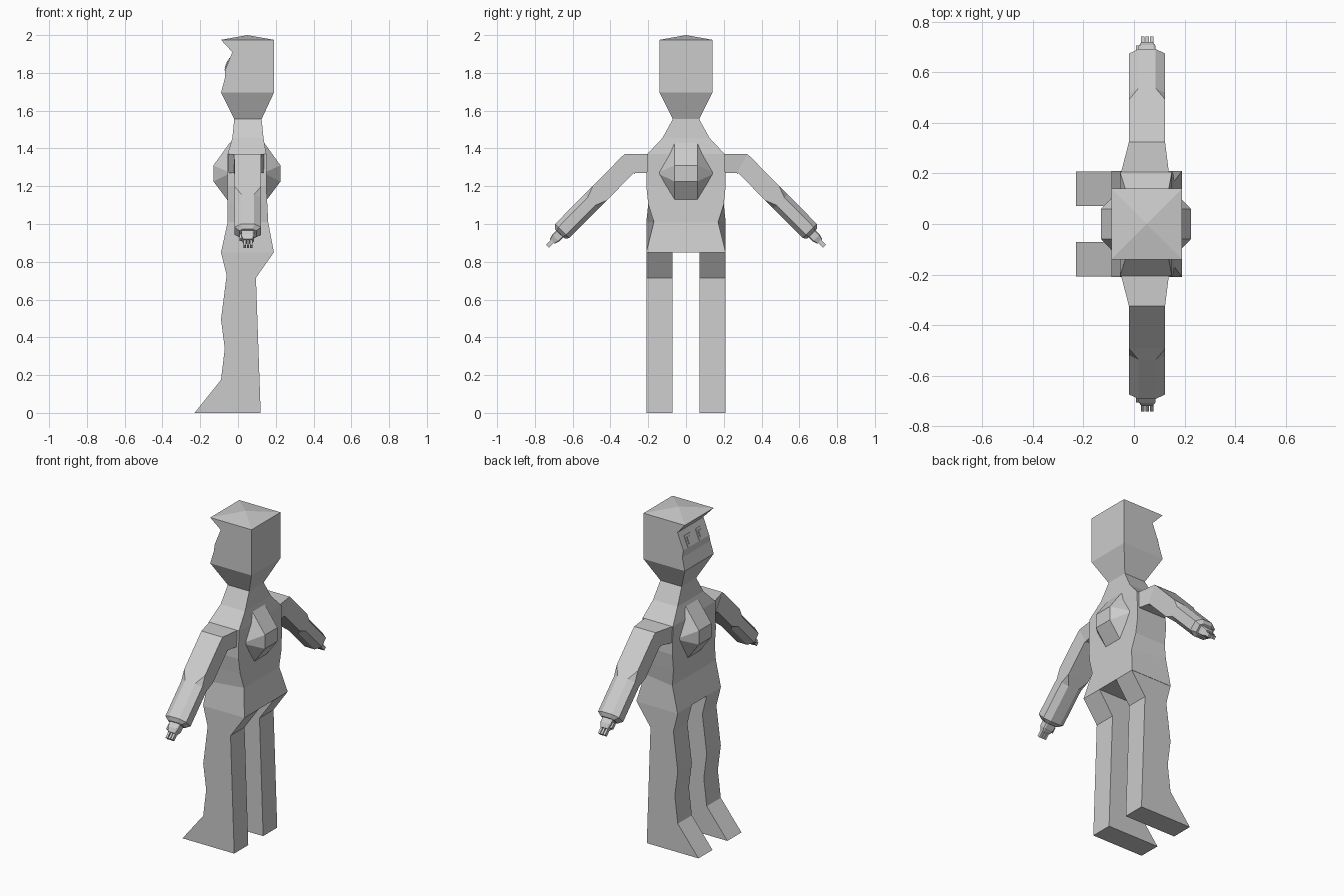
import bpy, bmesh, math
from mathutils import Vector, Matrix

if "Cube" in bpy.data.objects:
    bpy.data.objects.remove(bpy.data.objects["Cube"])

GREY = (0.6, 0.6, 0.6, 1)
mat = bpy.data.materials.new("plain_grey")
mat.use_nodes = True
mat.diffuse_color = GREY
mat.node_tree.nodes["Principled BSDF"].inputs["Base Color"].default_value = GREY


def finish(name, bm, mirror=False):
    bmesh.ops.recalc_face_normals(bm, faces=bm.faces)
    mesh = bpy.data.meshes.new(name)
    bm.to_mesh(mesh)
    bm.free()
    mesh.materials.append(mat)
    obj = bpy.data.objects.new(name, mesh)
    bpy.context.collection.objects.link(obj)
    if mirror:
        mod = obj.modifiers.new("Mirror", 'MIRROR')
        mod.use_axis = (False, True, False)
        mod.use_mirror_merge = False
    return obj


def loft(name, rings, mirror=False):
    """Join equal-length rings of points and close both ends."""
    bm = bmesh.new()
    loops = [[bm.verts.new(p) for p in ring] for ring in rings]
    n = len(loops[0])
    for a, b in zip(loops, loops[1:]):
        for i in range(n):
            j = (i + 1) % n
            bm.faces.new((a[i], a[j], b[j], b[i]))
    bm.faces.new(loops[0])
    bm.faces.new(loops[-1])
    return finish(name, bm, mirror)


def level(z, x0, x1, front, back):
    """Horizontal four-sided ring with its own front and back half width."""
    return [(x0, -front, z), (x1, -back, z), (x1, back, z), (x0, front, z)]


# Body with neck and hips
loft("torso", [level(*r) for r in (
    (1.695, -.09, .19, .14, .14),
    (1.555, -.02, .125, .07, .07),
    (1.455, -.03, .135, .125, .125),
    (1.37, -.055, .15, .205, .205),
    (1.20, -.055, .15, .21, .21),
    (1.105, -.055, .155, .20, .20),
    (1.01, -.055, .16, .21, .17),
    (0.85, -.09, .19, .21, .21))])

# Head: side profile (x, z, half width) with a jutting brim over the face
profile = [(-.09, 1.695, .14), (-.07, 1.77, .135), (-.07, 1.81, .125), (-.03, 1.91, .125),
           (-.09, 1.975, .14), (.045, 1.975, .14), (.19, 1.975, .14), (.19, 1.695, .14)]
loft("head", [[(x, s * w, z) for x, z, w in profile] for s in (-1, 1)])

# Low pyramid crown
bm = bmesh.new()
base = [bm.verts.new(p) for p in level(1.975, -.09, .19, .14, .14)]
tip = bm.verts.new((.05, 0, 2))
for i in range(4):
    bm.faces.new((base[i], base[(i + 1) % 4], tip))
bm.faces.new(base)
finish("crown", bm)

# Eyes: thin plates lying on the sloped face
tilt = Matrix.Rotation(math.atan2(.04, .1), 4, 'Y')
for part, w, h, thick in (("eye", .055, .07, .008), ("pupil", .028, .04, .016)):
    bm = bmesh.new()
    m = Matrix.Translation((-.056, .055, 1.845)) @ tilt @ Matrix.Diagonal((thick, w, h, 1))
    bmesh.ops.create_cube(bm, size=1, matrix=m)
    finish(part + "s", bm, mirror=True)

# Faceted bulges on chest and back
for name, root, peak in (("chest_bulge", -.04, -.13), ("back_bulge", .135, .225)):
    rim = [(-.06, 1.435), (.06, 1.435), (.155, 1.27), (.06, 1.105), (-.06, 1.105), (-.155, 1.27)]
    bm = bmesh.new()
    outer = [bm.verts.new((root, y, z)) for y, z in rim]
    tl, tr, br, bl = [bm.verts.new((peak, y, z)) for y, z in
                      ((-.06, 1.31), (.06, 1.31), (.06, 1.225), (-.06, 1.225))]
    a, b, c, d, e, f = outer
    for face in ((tl, tr, br, bl), (a, b, tr, tl), (b, c, tr), (c, br, tr), (c, d, br),
                 (d, e, bl, br), (e, f, bl), (f, tl, bl), (f, a, tl), outer):
        bm.faces.new(face)
    finish(name, bm)

# Legs and feet: one side profile, given thickness
leg = [(.19, .85), (-.09, .85), (-.06, .73), (-.09, .495), (-.07, .34),
       (-.09, .175), (-.23, 0), (.12, 0), (.095, .715)]
loft("legs", [[(x, y, z) for x, z in leg] for y in (.072, .208)], mirror=True)

# Arms slope down and outward at 45 degrees
AXIS = Vector((0, 1, -1)).normalized()
UP = Vector((0, 1, 1)).normalized()
MID = .052


def arm_ring(y, z, half_x, half_up, cut=0.0, dx=0.0):
    """Eight-sided ring square to the arm; cut trims the corners."""
    c = Vector((MID + dx, y, z))
    k = cut * .65
    pts = [(half_x - cut, half_up), (half_x, half_up - k), (half_x, k - half_up),
           (half_x - cut, -half_up), (cut - half_x, -half_up), (-half_x, k - half_up),
           (-half_x, half_up - k), (cut - half_x, half_up)]
    return [c + Vector((px, 0, 0)) + UP * pu for px, pu in pts]


loft("shoulders", [
    [(-.055, .19, 1.37), (.14, .19, 1.37), (.14, .19, 1.27), (-.055, .19, 1.27)],
    [(-.02, .325, 1.37), (.123, .325, 1.37), (.123, .27, 1.27), (-.02, .27, 1.27)],
    [(-.02, .35, 1.345), (.123, .35, 1.345), (.123, .274, 1.266), (-.02, .274, 1.266)]],
    mirror=True)

loft("arms", [
    arm_ring(.30, 1.322, .071, .053),
    arm_ring(.456, 1.163, .071, .053),
    arm_ring(.50, 1.12, .071, .053, .037),
    arm_ring(.655, .963, .071, .053, .037),
    arm_ring(.668, .948, .045, .036, .02)], mirror=True)

loft("hands", [arm_ring(.66, .956, .034, .026, .008),
               arm_ring(.69, .926, .034, .026, .008),
               arm_ring(.708, .908, .024, .018, .005)], mirror=True)

# Fingers and thumb
for i, dx in enumerate((-.017, .001, .018)):
    loft(f"fingers_{i + 1}", [arm_ring(.70, .916, .0065, .011, 0, dx),
                              arm_ring(.734, .882, .0065, .011, 0, dx)], mirror=True)
loft("thumbs", [arm_ring(.675, .941, .007, .01, 0, -.037),
                arm_ring(.70, .916, .007, .01, 0, -.037)], mirror=True)
